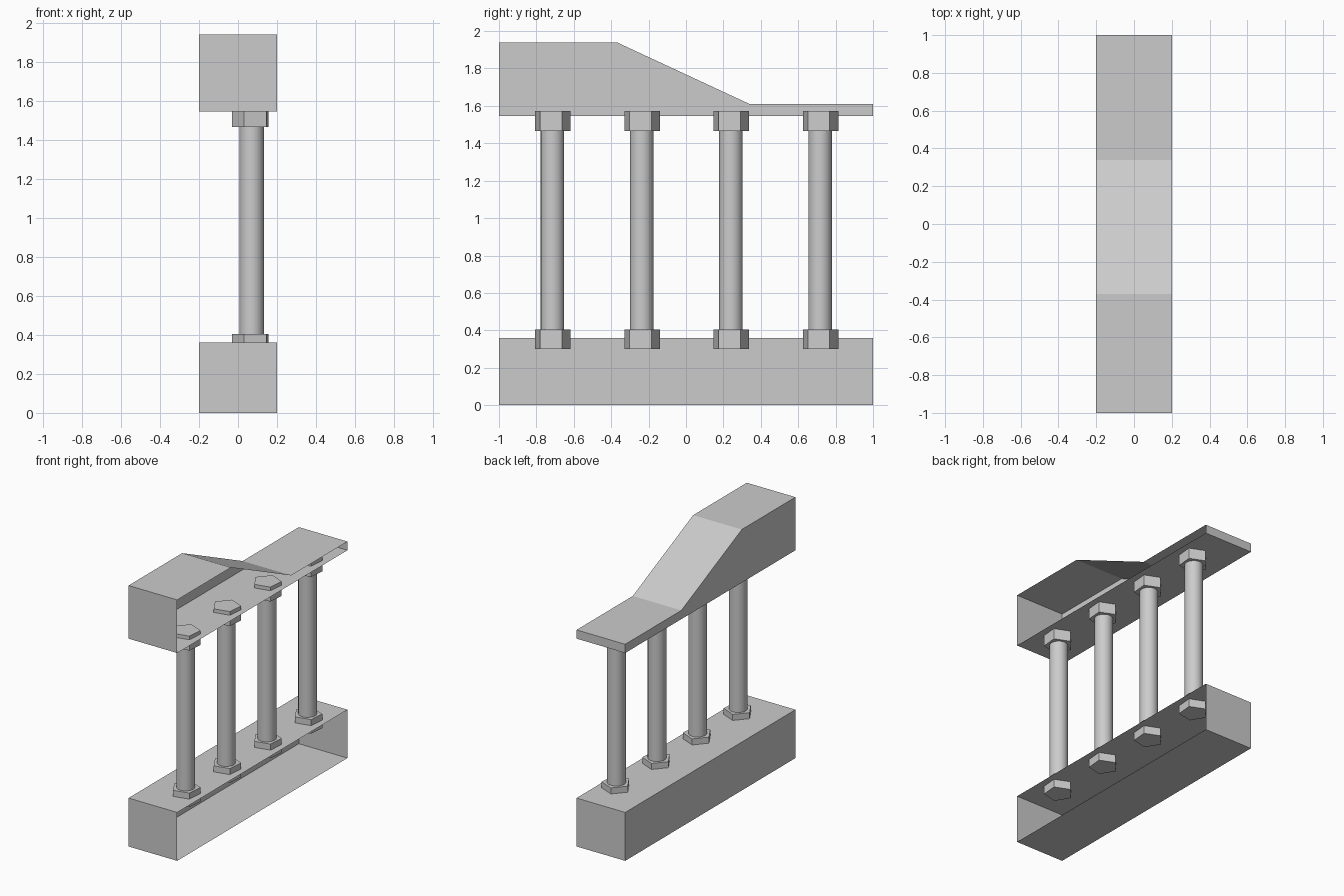
import bpy
import bmesh
import math
from mathutils import Matrix

cube = bpy.data.objects.get("Cube")
if cube:
    bpy.data.objects.remove(cube, do_unlink=True)

# One plain grey for everything
GREY = (0.6, 0.6, 0.6, 1.0)
grey = bpy.data.materials.new("plain_grey")
grey.use_nodes = True
grey.diffuse_color = GREY
grey.node_tree.nodes["Principled BSDF"].inputs["Base Color"].default_value = GREY

HALF_WIDTH = 0.2


def finish(bm, name):
    mesh = bpy.data.meshes.new(name)
    bm.to_mesh(mesh)
    bm.free()
    mesh.materials.append(grey)
    obj = bpy.data.objects.new(name, mesh)
    bpy.context.collection.objects.link(obj)
    return obj


def open_beam(name, profile):
    """Thin shell: side profile (y, z) swept across x, left open on the +x side."""
    bm = bmesh.new()
    near = [bm.verts.new((HALF_WIDTH, y, z)) for y, z in profile]
    far = [bm.verts.new((-HALF_WIDTH, y, z)) for y, z in profile]
    bm.faces.new(list(reversed(far)))
    count = len(profile)
    for i in range(count):
        j = (i + 1) % count
        bm.faces.new((near[i], far[i], far[j], near[j]))
    # Outward normals, consistent with the closed -x wall
    bmesh.ops.recalc_face_normals(bm, faces=bm.faces)
    wall = min(bm.faces, key=lambda f: f.calc_center_median().x)
    if wall.normal.x > 0:
        bmesh.ops.reverse_faces(bm, faces=bm.faces)
    return finish(bm, name)


def prism(name, sides, radius, x, y, bottom, top, turn=0.0, smooth=False):
    bm = bmesh.new()
    place = Matrix.Translation((x, y, (bottom + top) / 2)) @ Matrix.Rotation(turn, 4, "Z")
    # The first corner of the circle lies on +y, so turn it onto +x
    place = place @ Matrix.Rotation(-math.pi / 2, 4, "Z")
    bmesh.ops.create_cone(bm, cap_ends=True, segments=sides, radius1=radius,
                          radius2=radius, depth=top - bottom, matrix=place)
    for face in bm.faces:
        face.smooth = smooth and abs(face.normal.z) < 0.5
    if smooth:
        for edge in bm.edges:
            edge.smooth = len({f.smooth for f in edge.link_faces}) == 1
    return finish(bm, name)


# Lower and upper beams
open_beam("lower_beam", [(-1, 0), (1, 0), (1, 0.36), (-1, 0.36)])
open_beam("upper_beam", [(-1, 1.545), (1, 1.545), (1, 1.61), (0.34, 1.61),
                         (-0.37, 1.94), (-1, 1.94)])

# Posts with five-sided collars sunk through the beam faces
POST_X = 0.07
SPACING = 0.477
for i in range(4):
    y = -0.714 + i * SPACING
    prism(f"post_{i + 1}", 24, 0.063, POST_X, y, 0.35, 1.52, smooth=True)
    for label, bottom, top in (("lower", 0.3, 0.405), ("upper", 1.465, 1.572)):
        prism(f"{label}_collar_{i + 1}", 5, 0.1, POST_X, y, bottom, top,
              turn=math.radians(31))
